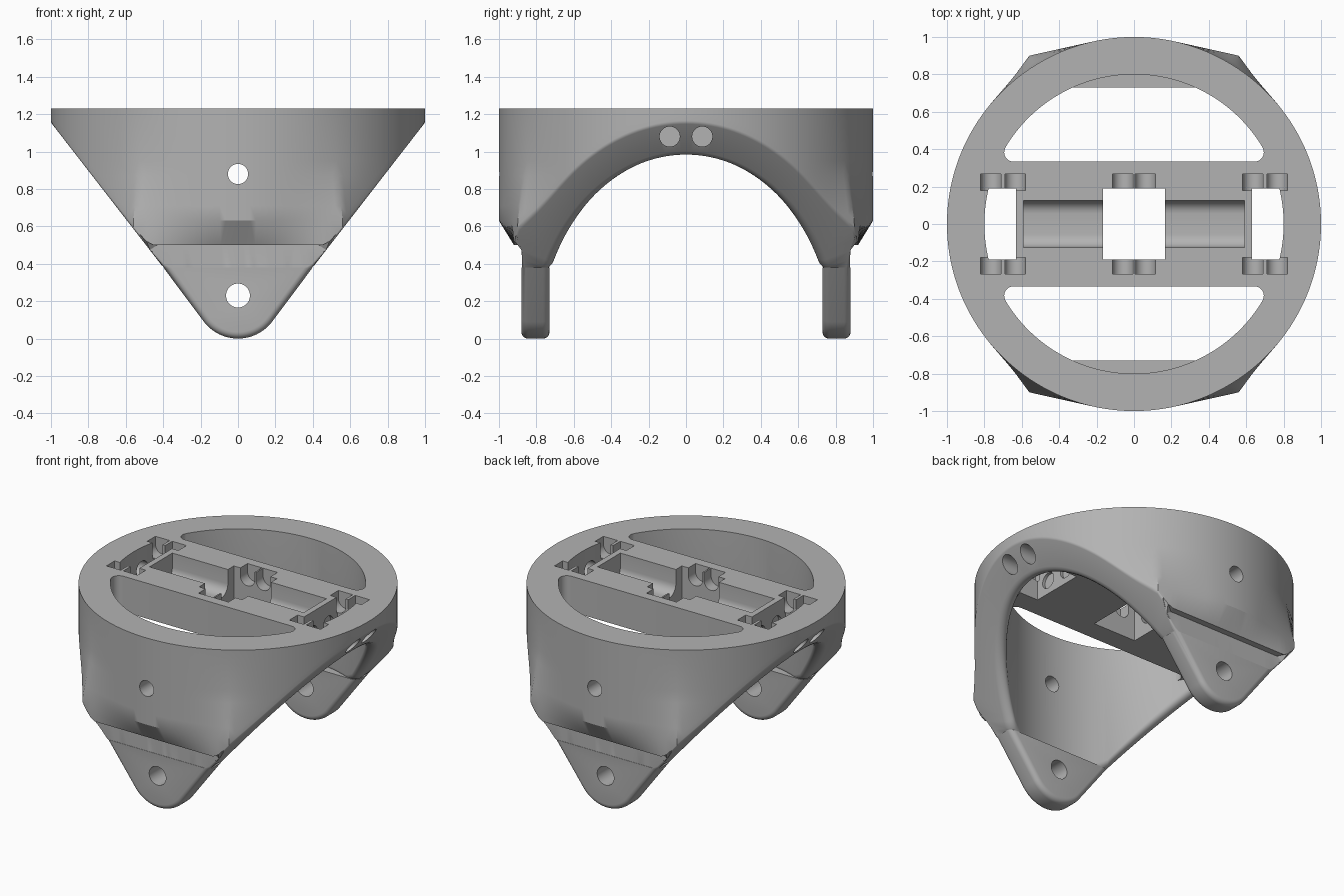
import bpy, bmesh
from math import sin, cos, tan, asin, pi, radians, hypot
from mathutils import Vector, Matrix

if "Cube" in bpy.data.objects:
    bpy.data.objects.remove(bpy.data.objects["Cube"])

TOP, INNER, FLOOR, SLOPE = 1.23, 0.8, 0.35, 1.29
grey = bpy.data.materials.new("matte grey")
grey.use_nodes = True
grey.diffuse_color = (0.45, 0.45, 0.45, 1)
grey.node_tree.nodes["Principled BSDF"].inputs["Base Color"].default_value = (0.45, 0.45, 0.45, 1)


def add_object(name, bm):
    bmesh.ops.recalc_face_normals(bm, faces=bm.faces)
    mesh = bpy.data.meshes.new(name)
    bm.to_mesh(mesh)
    bm.free()
    obj = bpy.data.objects.new(name, mesh)
    bpy.context.collection.objects.link(obj)
    mesh.materials.append(grey)
    return obj


def prism(bm, points, offset):
    """Extrude a closed outline along an offset."""
    face = bm.faces.new([bm.verts.new(p) for p in points])
    out = bmesh.ops.extrude_face_region(bm, geom=[face])["geom"]
    bmesh.ops.translate(bm, vec=offset, verts=[g for g in out if isinstance(g, bmesh.types.BMVert)])


def box(name, x, y, z, round_floor=0):
    bm = bmesh.new()
    bmesh.ops.create_cube(bm, size=1)
    for v in bm.verts:
        v.co = [(r[0] + r[1]) / 2 + c * (r[1] - r[0]) for r, c in zip((x, y, z), v.co)]
    if round_floor:
        edges = [e for e in bm.edges if all(v.co.z < z[0] + 0.001 for v in e.verts)
                 and abs(e.verts[0].co.x - e.verts[1].co.x) > 0.1]
        bmesh.ops.bevel(bm, geom=edges, offset=round_floor, segments=6, profile=0.5, affect='EDGES')
    return add_object(name, bm)


def rod(name, radius, length, centre, axis):
    bm = bmesh.new()
    turn = Matrix.Rotation(pi / 2, 4, 'Y' if axis == 'X' else 'X')
    bmesh.ops.create_cone(bm, cap_ends=True, segments=40, radius1=radius, radius2=radius,
                          depth=length, matrix=Matrix.Translation(centre) @ turn)
    return add_object(name, bm)


def combine(target, tool, operation):
    tool.hide_render = True
    mod = target.modifiers.new("combine", 'BOOLEAN')
    mod.object, mod.operation, mod.solver = tool, operation, 'EXACT'
    bpy.context.view_layer.objects.active = target
    bpy.ops.object.modifier_apply(modifier=mod.name)
    bpy.data.objects.remove(tool)


def fillet(p0, corner, p1, radius, steps=6):
    """Round a 2D corner with an arc."""
    c = Vector(corner)
    u, w = (Vector(p0) - c).normalized(), (Vector(p1) - c).normalized()
    half = u.angle(w) / 2
    mid = c + (u + w).normalized() * radius / sin(half)
    a, b = c + u * radius / tan(half) - mid, c + w * radius / tan(half) - mid
    sweep = max(a.angle(b), 0.001)
    return [mid + (a * sin(sweep * (1 - i / steps)) + b * sin(sweep * i / steps)) / sin(sweep)
            for i in range(steps + 1)]


def v_cut(x):
    return max(FLOOR, TOP - 0.075 - SLOPE * (1 - abs(x)))


def outer(a, z):
    """Outer radius: round above, flared corners lower, then a chamfer down to a flat."""
    spread = max(0, radians(19.4) - abs(a - radians(31.9)))
    flare = 1 / cos(spread)
    if z >= 0.63:
        return 1 + (flare - 1) * min(1, max(0, (0.95 - z) / 0.32))
    if z < 0.5:
        return min(flare, 0.878 / max(cos(a), 0.01))
    t = (0.63 - z) / 0.13
    return flare + (min(flare, 0.92 / max(cos(a), 0.01)) - flare) * t


def ring_section(a):
    z = TOP
    while z - v_cut(outer(a, z) * sin(a)) > 0 and z > FLOOR:
        z -= 0.004
    low, high = z, z + 0.004
    for _ in range(14):
        m = (low + high) / 2
        if m - v_cut(outer(a, m) * sin(a)) > 0:
            high = m
        else:
            low = m
    z = high
    levels = [max(l, z + 0.05) for l in (TOP, 0.95, 0.87, 0.79, 0.71, 0.63, 0.5005, 0.4995)]
    points = [(outer(a, l), l) for l in levels]
    a_pt, b_pt = (outer(a, z), z), (INNER, v_cut(INNER * sin(a)))
    points += fillet(points[-1], a_pt, b_pt, 0.03)
    points += fillet(a_pt, b_pt, (INNER, TOP), 0.045)
    return points + [(INNER, TOP)]


# Ring with the slanted, rounded underside
bm = bmesh.new()
STEPS = 192
loops = []
for i in range(STEPS):
    phi = 2 * pi * i / STEPS
    folded = asin(min(1, abs(sin(phi))))
    loops.append([bm.verts.new((r * sin(phi), r * cos(phi), z)) for r, z in ring_section(folded)])
for i, loop in enumerate(loops):
    following = loops[(i + 1) % STEPS]
    for j in range(len(loop)):
        k = (j + 1) % len(loop)
        bm.faces.new((loop[j], loop[k], following[k], following[j]))
bmesh.ops.remove_doubles(bm, verts=bm.verts, dist=0.0002)
bmesh.ops.triangulate(bm, faces=bm.faces)
body = add_object("mount_body", bm)

# Cross bar with filleted ends and three openings
bm = bmesh.new()
cx, cy, rad = 0.644, 0.383, 0.05
quarter = [(cx + rad * cos(t), cy + rad * sin(t))
           for t in [radians(-90 + 120 * i / 8) for i in range(9)]] + [(0.75, 0.45)]
half = quarter + [(0.87, 0), ] + [(x, -y) for x, y in reversed(quarter)]
outline = half + [(-x, -y) for x, y in half]
prism(bm, [(x, y, 0.985) for x, y in outline], (0, 0, TOP - 0.985))
bar = add_object("cross_bar", bm)
for x0, x1 in ((-0.95, -0.63), (-0.165, 0.165), (0.63, 0.95)):
    combine(bar, box("bar_opening", (x0, x1), (-0.19, 0.19), (0.9, 1.4)), 'DIFFERENCE')
combine(body, bar, 'UNION')

# Lugs with rounded tips and edges
for side in (-1, 1):
    bm = bmesh.new()
    lug_top = 0.38
    x_top = 1 - (TOP - 0.075 - lug_top) / SLOPE
    arc = [radians(-142.2 + 104.4 * i / 24) for i in range(25)]
    shape = [(-x_top, lug_top)] + [(0.23 * cos(t), 0.23 + 0.23 * sin(t)) for t in arc] + [(x_top, lug_top)]
    prism(bm, [(x, side * 0.73, z) for x, z in shape], (0, side * 0.15, 0))
    rim = [e for e in bm.edges if abs(e.verts[0].co.y - e.verts[1].co.y) < 0.01
           and min(v.co.z for v in e.verts) < lug_top - 0.01]
    bmesh.ops.bevel(bm, geom=rim, offset=0.035, segments=5, profile=0.5, affect='EDGES')
    combine(body, add_object("lug", bm), 'UNION')

# Channel along the bar, between the openings
for s in (-1, 1):
    ends = sorted((s * 0.1, s * 0.59))
    combine(body, box("channel", ends, (-0.125, 0.125), (1.06, 1.4), 0.07), 'DIFFERENCE')

# Rounded notches beside each opening
for x in (-0.765, -0.636, -0.06, 0.06, 0.636, 0.765):
    for s in (-1, 1):
        combine(body, rod("notch", 0.055, 0.09, (x, s * 0.223, 1.175), 'Y'), 'DIFFERENCE')
        ys = sorted((s * 0.178, s * 0.268))
        combine(body, box("notch_mouth", (x - 0.0548, x + 0.0548), ys, (1.175, 1.4)), 'DIFFERENCE')

# Bolt holes through the front, back and sides
combine(body, rod("lug_hole", 0.064, 3, (0, 0, 0.23), 'Y'), 'DIFFERENCE')
combine(body, rod("wall_hole", 0.054, 3, (0, 0, 0.88), 'Y'), 'DIFFERENCE')
for sx in (-1, 1):
    for sy in (-1, 1):
        combine(body, rod("side_hole", 0.054, 0.6, (sx * 0.91, sy * 0.087, 1.08), 'X'), 'DIFFERENCE')

# Smooth shading with crisp edges
bpy.ops.object.select_all(action='DESELECT')
body.select_set(True)
bpy.context.view_layer.objects.active = body
bpy.ops.object.shade_smooth_by_angle(angle=radians(30))
